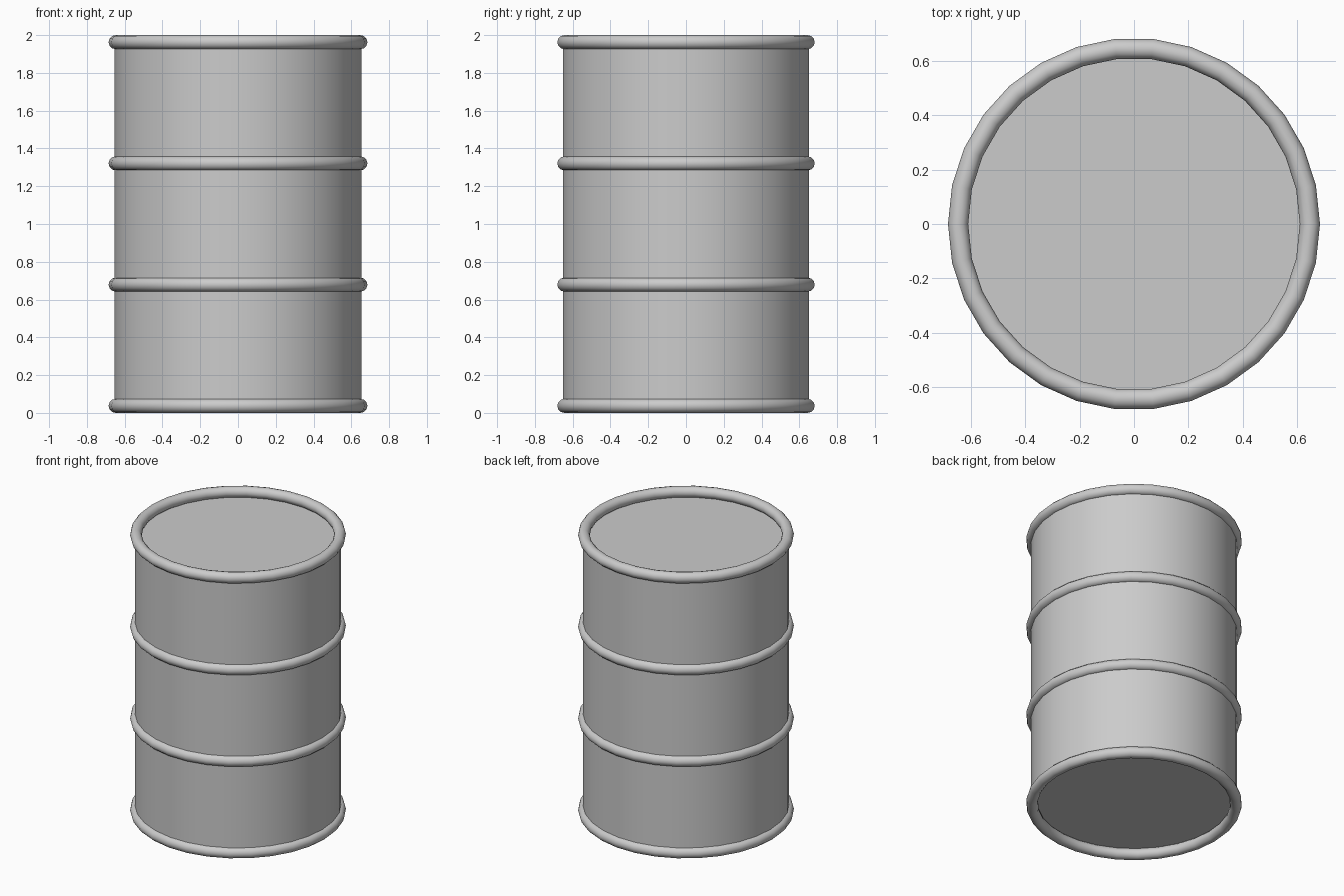
import bpy, math

if "Cube" in bpy.data.objects:
    bpy.data.objects.remove(bpy.data.objects["Cube"])

SIDES = 30
RING_R, TUBE = 0.648, 0.0372      # ring centre radius and tube radius
BODY_R, CAP_Z = 0.655, 0.071      # drum wall radius, height of recessed lids


def finish(name):
    ob = bpy.context.object
    ob.name = name
    bpy.ops.object.shade_smooth_by_angle(angle=math.radians(40))
    # put a vertex on the +x axis
    x_vert = max(ob.data.vertices, key=lambda v: v.co.x ** 2 + v.co.y ** 2).co
    ob.rotation_euler.z = -math.atan2(x_vert.y, x_vert.x)
    return ob


# drum body with flat lids sitting just inside the end rims
bpy.ops.mesh.primitive_cylinder_add(vertices=SIDES, radius=BODY_R,
                                    depth=2 - 2 * CAP_Z, location=(0, 0, 1))
finish("drum_body")

# two end rims and two rolling hoops, evenly spaced
step = (2 - 2 * TUBE) / 3
for i, name in enumerate(("bottom_rim", "lower_hoop", "upper_hoop", "top_rim")):
    bpy.ops.mesh.primitive_torus_add(major_segments=SIDES, minor_segments=12,
                                     major_radius=RING_R, minor_radius=TUBE,
                                     location=(0, 0, TUBE + i * step))
    finish(name)
